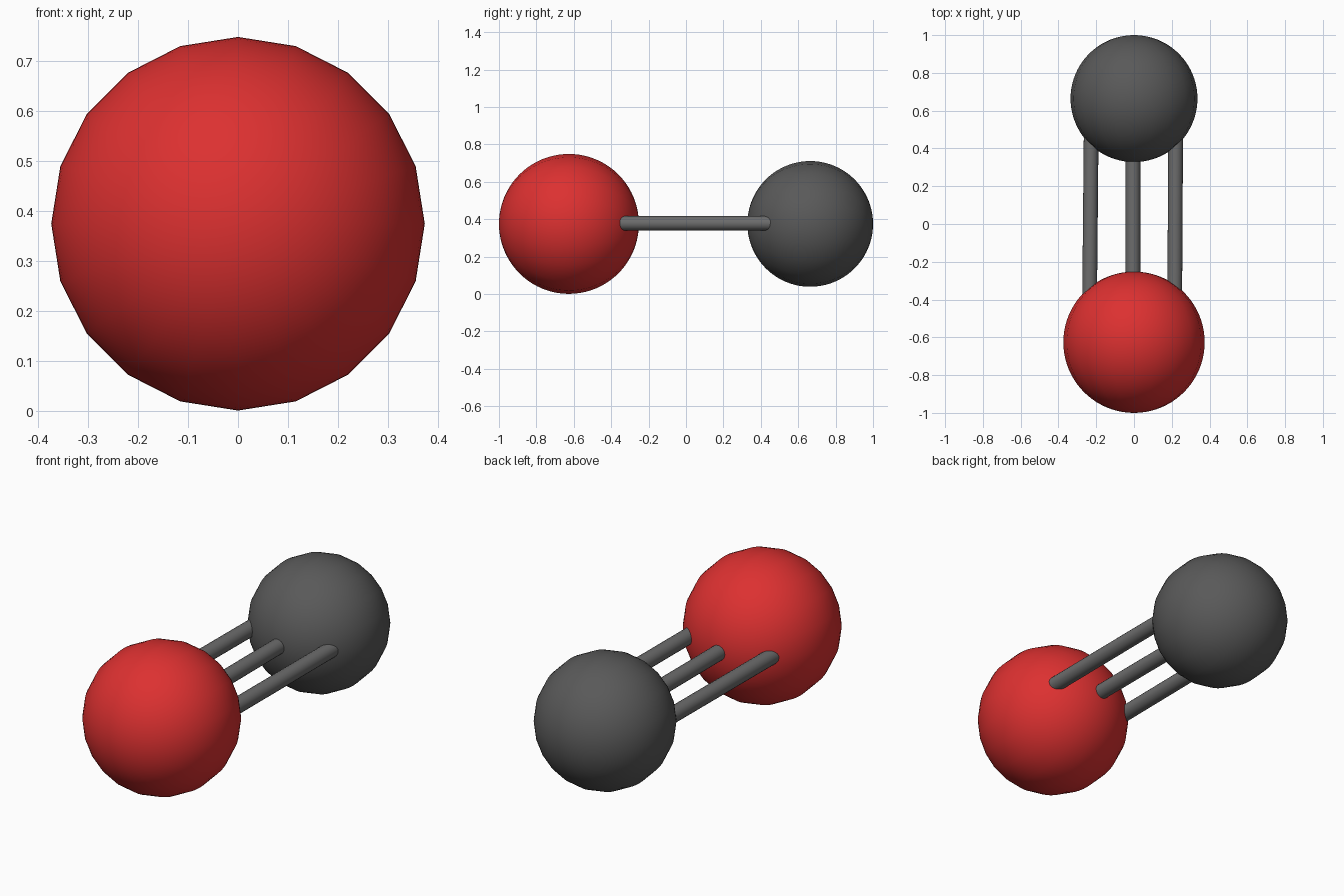
import bpy
from math import radians
from mathutils import Vector

if "Cube" in bpy.data.objects:
    bpy.data.objects.remove(bpy.data.objects["Cube"])

Z = 0.375  # shared axis height


def paint(obj, name, rgb):
    mat = bpy.data.materials.get(name) or bpy.data.materials.new(name)
    mat.diffuse_color = (*rgb, 1)
    mat.use_nodes = True
    mat.node_tree.nodes["Principled BSDF"].inputs["Base Color"].default_value = mat.diffuse_color
    obj.data.materials.append(mat)


def atom(name, y, r, rgb):
    # Sphere with poles along y: 20 facets around, fine rings along it
    bpy.ops.mesh.primitive_uv_sphere_add(segments=20, ring_count=40, radius=r,
                                         location=(0, y, Z), rotation=(radians(90), 0, 0))
    obj = bpy.context.object
    obj.name = name
    bpy.ops.object.shade_smooth()
    paint(obj, name + "_colour", rgb)


def bond(name, start, end, r=0.039):
    # Thin rod sunk into both atoms
    a, b = Vector(start), Vector(end)
    d = b - a
    bpy.ops.mesh.primitive_cylinder_add(vertices=20, radius=r, depth=d.length,
                                        location=(a + b) / 2,
                                        rotation=d.to_track_quat('Z', 'Y').to_euler())
    obj = bpy.context.object
    obj.name = name
    bpy.ops.object.shade_smooth_by_angle(angle=radians(40))
    paint(obj, "bond_colour", (0.15, 0.15, 0.15))


# Two atoms
atom("red_atom", -0.626, 0.374, (0.72, 0.03, 0.03))
atom("dark_atom", 0.664, 0.336, (0.1, 0.1, 0.1))

# Three side-by-side bonds, very slightly skewed
for name, x0, x1 in (("left_bond", -0.236, -0.226),
                     ("middle_bond", -0.006, -0.005),
                     ("right_bond", 0.215, 0.221)):
    bond(name, (x0, -0.5, Z + 0.003), (x1, 0.55, Z + 0.003))
